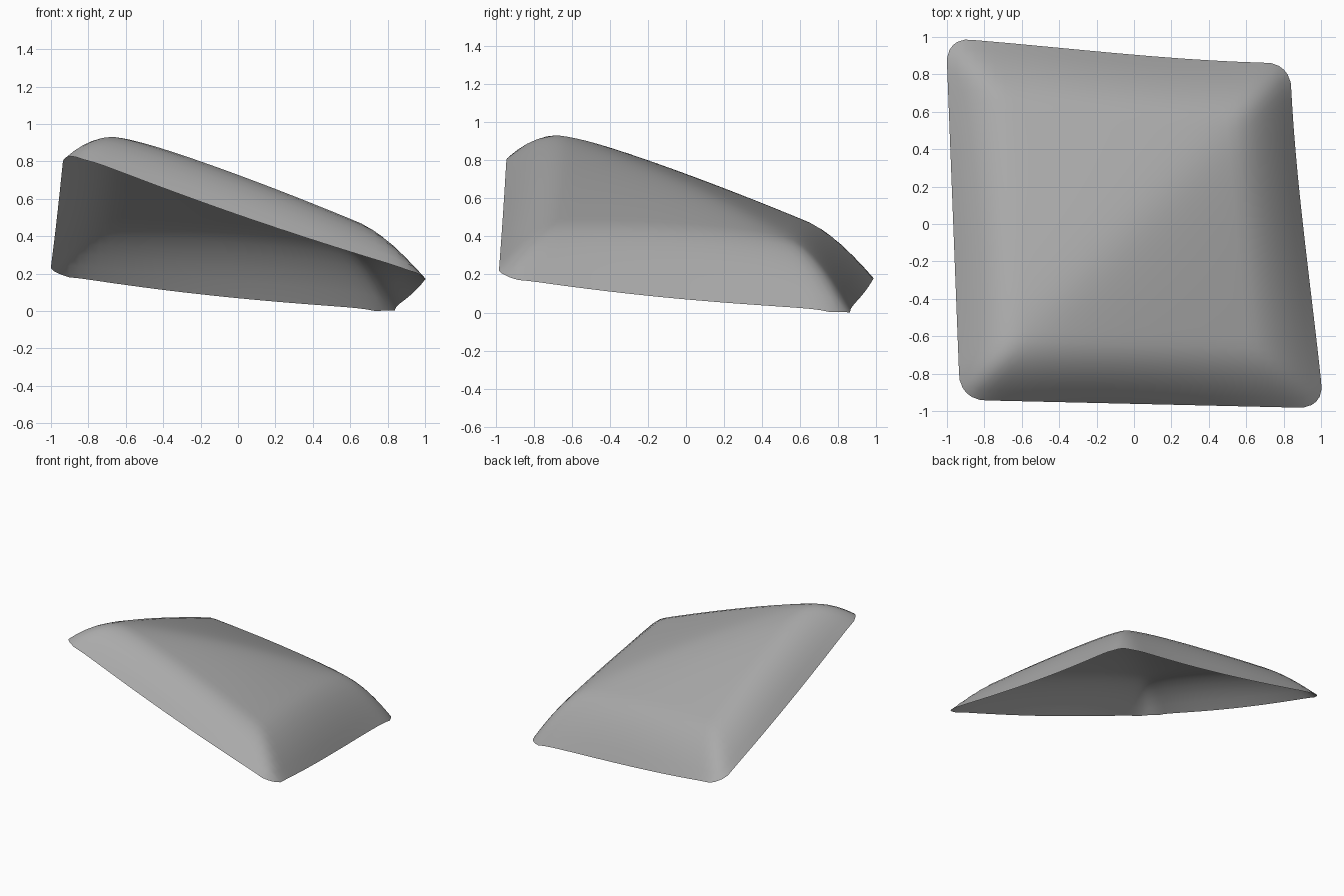
import bpy
import bmesh
from math import hypot, sqrt

cube = bpy.data.objects.get("Cube")
if cube:
    bpy.data.objects.remove(cube, do_unlink=True)

# Corner positions of the rim: (u, v) -> (x, y)
CORNERS = {(-1, -1): (-0.93, -0.94), (1, -1): (1.015, -0.985),
           (-1, 1): (-1.005, 0.995), (1, 1): (0.835, 0.86)}
ROUND_START = 0.87   # where corner rounding begins
WALL = 0.36          # width of the curved border


def round_corner(u, v):
    """Pull the square's corners onto circular arcs."""
    a, b = abs(u) - ROUND_START, abs(v) - ROUND_START
    if a <= 0 or b <= 0:
        return u, v
    s = max(a, b) / hypot(a, b)
    return ((ROUND_START + a * s) * (1 if u > 0 else -1),
            (ROUND_START + b * s) * (1 if v > 0 else -1))


def plan(u, v):
    """Skewed four-sided outline, slightly pinched on two sides."""
    x = y = 0
    for (cu, cv), (cx, cy) in CORNERS.items():
        w = (1 + cu * u) * (1 + cv * v) / 4
        x += w * cx
        y += w * cy
    x -= 0.015 * (1 - v * v) * (1 + v) * max(u, 0)
    y -= 0.015 * (1 - u * u) * (1 + u) * max(v, 0)
    return x, y


def height(u, v, x, y):
    """Two sloping planes meeting on a soft diagonal ridge, curving down at the rim."""
    top = 0.65 - 0.235 * (x + y) - 0.145 * sqrt((x - y) ** 2 + 0.04)
    bulge = 0.055 * (1 - u * u) * (1 - v * v)
    qu = max(0, 1 - (1 - abs(u)) / WALL)
    qv = max(0, 1 - (1 - abs(v)) / WALL)
    q = (qu ** 6 + qv ** 6) ** (1 / 6)
    drop = 0.222 + 0.04 * x * y + 0.008 * (x + y)
    drop *= 1 - 0.15 * (u * v) ** 2
    return top + bulge - drop * q * q


# Curved open shell
bm = bmesh.new()
bmesh.ops.create_grid(bm, x_segments=36, y_segments=36, size=1)
for vert in bm.verts:
    u, v = round_corner(vert.co.x, vert.co.y)
    x, y = plan(u, v)
    vert.co = (x, y, height(u, v, x, y))
low = min(vert.co.z for vert in bm.verts)
for vert in bm.verts:
    vert.co.z -= low
for face in bm.faces:
    face.smooth = True
mesh = bpy.data.meshes.new("curved_shell")
bm.to_mesh(mesh)
bm.free()
shell = bpy.data.objects.new("curved_shell", mesh)
bpy.context.collection.objects.link(shell)

# Plain grey
grey = bpy.data.materials.new("plain_grey")
grey.use_nodes = True
colour = (0.4, 0.4, 0.4, 1)
grey.diffuse_color = colour
grey.node_tree.nodes["Principled BSDF"].inputs["Base Color"].default_value = colour
mesh.materials.append(grey)
